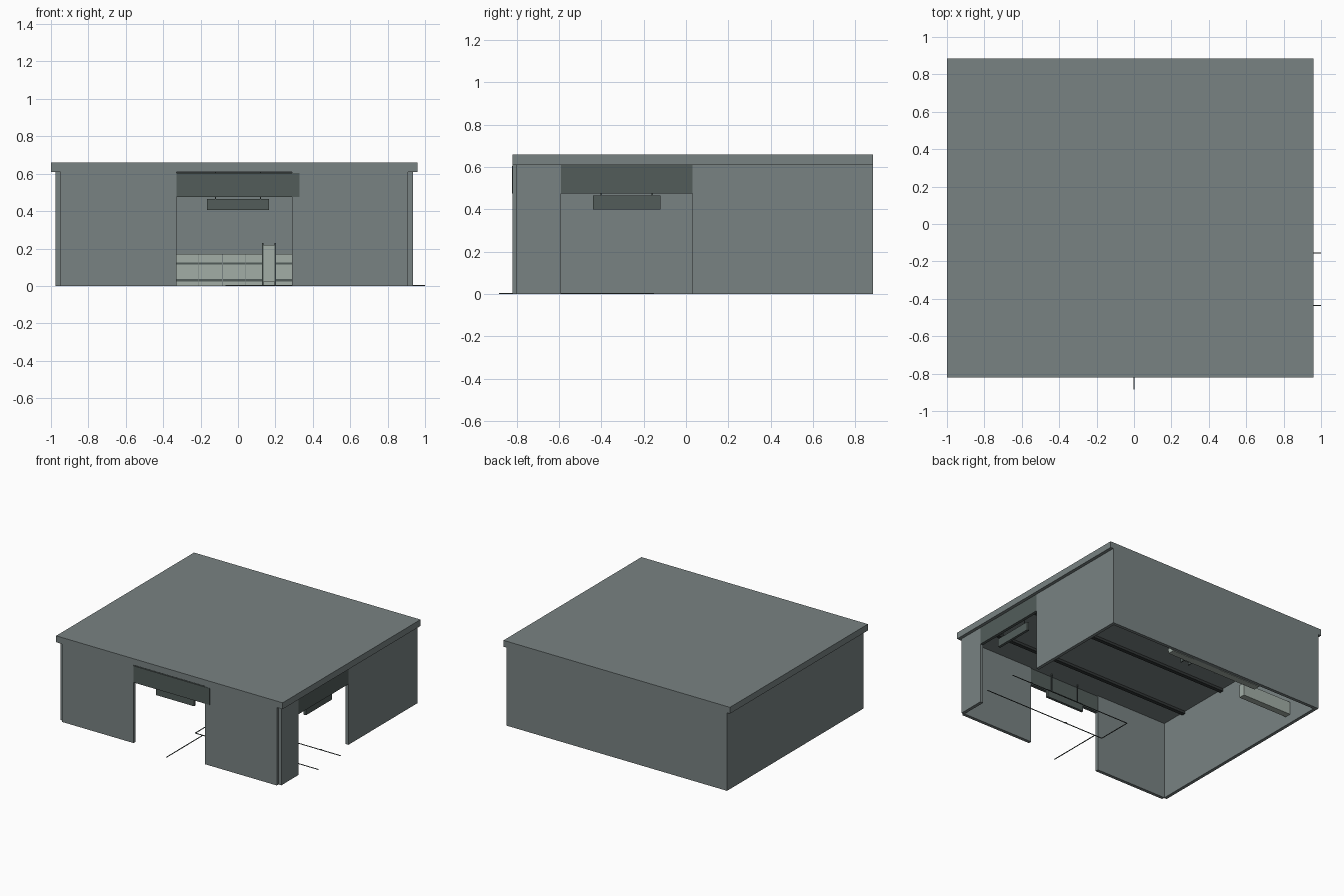
import bpy

if "Cube" in bpy.data.objects:
    bpy.data.objects.remove(bpy.data.objects["Cube"])


def material(name, rgb):
    m = bpy.data.materials.new(name)
    m.diffuse_color = (*rgb, 1)
    m.use_nodes = True
    m.node_tree.nodes["Principled BSDF"].inputs["Base Color"].default_value = m.diffuse_color
    return m


WALL = material("slate grey", (0.19, 0.225, 0.225))
DARK = material("dark grey", (0.085, 0.108, 0.102))
PALE = material("pale grey green", (0.36, 0.42, 0.38))
BLACK = material("charcoal", (0.03, 0.035, 0.035))


def box(name, x, y, z, mat):
    """Axis-aligned box from three (low, high) ranges."""
    c = [(a + b) / 2 for a, b in (x, y, z)]
    bpy.ops.mesh.primitive_cube_add(size=1, location=c)
    ob = bpy.context.object
    ob.name = name
    ob.scale = [b - a for a, b in (x, y, z)]
    bpy.ops.object.transform_apply(location=False, rotation=False, scale=True)
    ob.data.materials.append(mat)
    return ob


def arrow(name, x, y, direction):
    """Flat arrowhead on the floor, pointing along x."""
    me = bpy.data.meshes.new(name)
    d = 0.03 * direction
    me.from_pydata([(x, y - 0.012, 0.004), (x, y + 0.012, 0.004), (x + d, y, 0.004)], [], [(0, 1, 2)])
    me.materials.append(DARK)
    bpy.context.collection.objects.link(bpy.data.objects.new(name, me))


T = 0.61      # wall height
HEAD = 0.475  # opening height

# Roof slab with overhang on both sides
box("roof", (-1, 0.96), (-0.82, 0.885), (T, 0.66), WALL)

# Front wall piers either side of the entrance
box("front_wall_left", (-0.95, -0.33), (-0.82, -0.795), (0, T), WALL)
box("front_wall_right", (0.29, 0.91), (-0.82, -0.795), (0, T), WALL)

# Side and back walls
box("left_wall", (-0.975, -0.95), (-0.80, 0.885), (0, T), WALL)
box("right_wall_front", (0.91, 0.935), (-0.80, -0.59), (0, T), WALL)
box("right_wall_back", (0.91, 0.935), (0.03, 0.885), (0, T), WALL)
box("back_wall", (-0.95, 0.91), (0.86, 0.885), (0, T), WALL)

# Headers over the two entrances
box("front_header", (-0.33, 0.33), (-0.822, -0.797), (HEAD, 0.605), DARK)
box("right_header", (0.912, 0.935), (-0.59, 0.03), (HEAD, T), DARK)

# Hanging signs and their rods
box("front_sign", (-0.165, 0.165), (-0.78, -0.76), (0.405, 0.465), DARK)
box("right_sign", (0.876, 0.896), (-0.44, -0.12), (0.40, 0.465), DARK)
for s in (-0.12, 0.12):
    box("front_sign_rod", (s - 0.003, s + 0.003), (-0.773, -0.767), (0.46, T), DARK)
    box("right_sign_rod", (0.883, 0.889), (s - 0.283, s - 0.277), (0.46, T), DARK)

# Ceiling rails
for y in (-0.58, -0.16, 0.26, 0.68):
    box("ceiling_rail", (-0.95, 0.91), (y - 0.015, y + 0.015), (0.59, T), BLACK)

# Door panel on the back wall
box("back_door", (-0.08, 0.165), (0.854, 0.86), (0, 0.42), WALL)

# Counter with recessed-looking strips and panel joints
box("counter", (-0.45, 0.35), (0.80, 0.854), (0, 0.17), PALE)
for z, h in ((0.12, 0.005), (0.03, 0.007)):
    box("counter_strip", (-0.45, 0.35), (0.796, 0.80), (z - h, z + h), DARK)
for x in (-0.335, -0.21, -0.083, 0.042):
    box("counter_joint", (x - 0.002, x + 0.002), (0.795, 0.80), (0, 0.17), WALL)

# Slim upright cabinet with dark side posts
box("cabinet", (0.135, 0.197), (0.765, 0.80), (0.02, 0.22), PALE)
for x in (0.132, 0.20):
    box("cabinet_post", (x - 0.004, x + 0.004), (0.76, 0.80), (0, 0.23), DARK)

# Wall-mounted shelf unit in the back left corner
box("side_shelf", (-0.95, -0.52), (0.55, 0.60), (0.07, 0.17), PALE)

# Floor guide lines forming a route between the entrances
W = 0.003
box("route_entry", (-W, W), (-0.885, -0.435), (0, 0.004), DARK)
box("route_cross", (-0.065 - W, -0.065 + W), (-0.435, -0.155), (0, 0.004), DARK)
for y in (-0.435, -0.155):
    box("route_exit", (-0.065, 1.0), (y - W, y + W), (0, 0.004), DARK)
arrow("route_arrow_in", 0.28, -0.435, -1)
arrow("route_arrow_out", 0.82, -0.155, 1)
